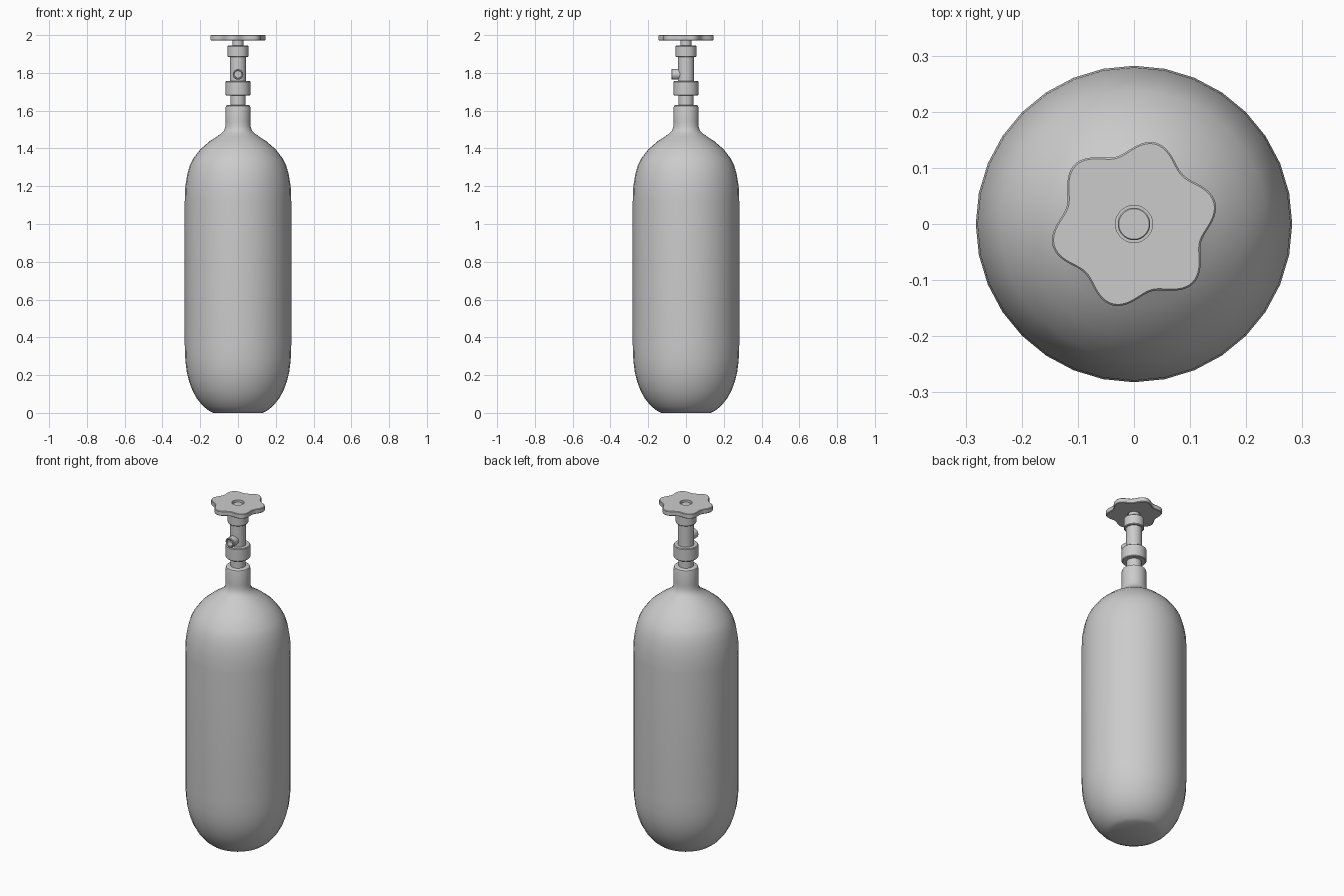
import bpy, bmesh, math
from mathutils import Matrix

cube = bpy.data.objects.get("Cube")
if cube:
    bpy.data.objects.remove(cube, do_unlink=True)

metal = bpy.data.materials.new("grey_metal")
metal.use_nodes = True
GREY = (0.6, 0.6, 0.6, 1)
metal.diffuse_color = GREY
metal.node_tree.nodes["Principled BSDF"].inputs["Base Color"].default_value = GREY


def finish(name, bm, angle=40):
    bmesh.ops.recalc_face_normals(bm, faces=bm.faces[:])
    mesh = bpy.data.meshes.new(name)
    bm.to_mesh(mesh)
    bm.free()
    mesh.materials.append(metal)
    obj = bpy.data.objects.new(name, mesh)
    bpy.context.collection.objects.link(obj)
    bpy.ops.object.select_all(action="DESELECT")
    obj.select_set(True)
    bpy.context.view_layer.objects.active = obj
    bpy.ops.object.shade_smooth_by_angle(angle=math.radians(angle))
    return obj


def loft(rings, close=False):
    """Skin a list of point rings; cap both ends unless the rings close on themselves."""
    bm = bmesh.new()
    loops = [[bm.verts.new(p) for p in ring] for ring in rings]
    pairs = list(zip(loops, loops[1:])) + ([(loops[-1], loops[0])] if close else [])
    for a, b in pairs:
        for i in range(len(a)):
            j = (i + 1) % len(a)
            bm.faces.new((a[i], a[j], b[j], b[i]))
    if not close:
        bm.faces.new(loops[0])
        bm.faces.new(loops[-1])
    return bm


def circle(r, z, n=32):
    return [(r * math.cos(math.tau * i / n), r * math.sin(math.tau * i / n), z) for i in range(n)]


def lathe(name, profile):
    return finish(name, loft([circle(r, z) for r, z in profile]))


def collar(name, r, z0, z1, b=0.004):
    """Short cylinder with softened rims."""
    return lathe(name, [(r - b, z0), (r, z0 + b), (r, z1 - b), (r - b, z1)])


# Tank with rounded base, domed shoulder and neck
lathe("tank", [
    (0.13, 0), (0.155, 0.012), (0.185, 0.036), (0.217, 0.075), (0.242, 0.12), (0.26, 0.17),
    (0.272, 0.22), (0.279, 0.28), (0.282, 0.36), (0.282, 1.12), (0.279, 1.2), (0.268, 1.265),
    (0.255, 1.31), (0.238, 1.345), (0.2, 1.395), (0.15, 1.438), (0.11, 1.464), (0.088, 1.48),
    (0.074, 1.495), (0.067, 1.515), (0.066, 1.54), (0.066, 1.615), (0.063, 1.626), (0.056, 1.63)])

# Valve stack
collar("valve_base", 0.04, 1.62, 1.69)
collar("lower_collar", 0.066, 1.68, 1.756)
collar("valve_body", 0.043, 1.75, 1.89)
collar("upper_collar", 0.055, 1.883, 1.945)
collar("spindle", 0.029, 1.94, 1.99, 0.002)

# Side outlet: open tube facing the front
tube = [(0.028, 0), (0.028, 0.075), (0.025, 0.078), (0.021, 0.078), (0.019, 0.076), (0.019, 0.045)]
bm = loft([circle(r, z, 24) for r, z in tube])
bm.transform(Matrix.Translation((0, 0, 1.792)) @ Matrix.Rotation(math.pi / 2, 4, "X"))
finish("outlet", bm)


# Six-lobed hand wheel with a centre hole
def lobed(inset, z, n=144):
    ring = []
    for i in range(n):
        t = math.tau * i / n
        r = 0.137 + 0.013 * math.cos(6 * (t - math.radians(15))) - inset
        ring.append((r * math.cos(t), r * math.sin(t), z))
    return ring


b = 0.003
finish("hand_wheel", loft([
    circle(0.033, 1.972, 144), lobed(b, 1.972), lobed(0, 1.972 + b),
    lobed(0, 2 - b), lobed(b, 2), circle(0.033, 2, 144)], close=True))
